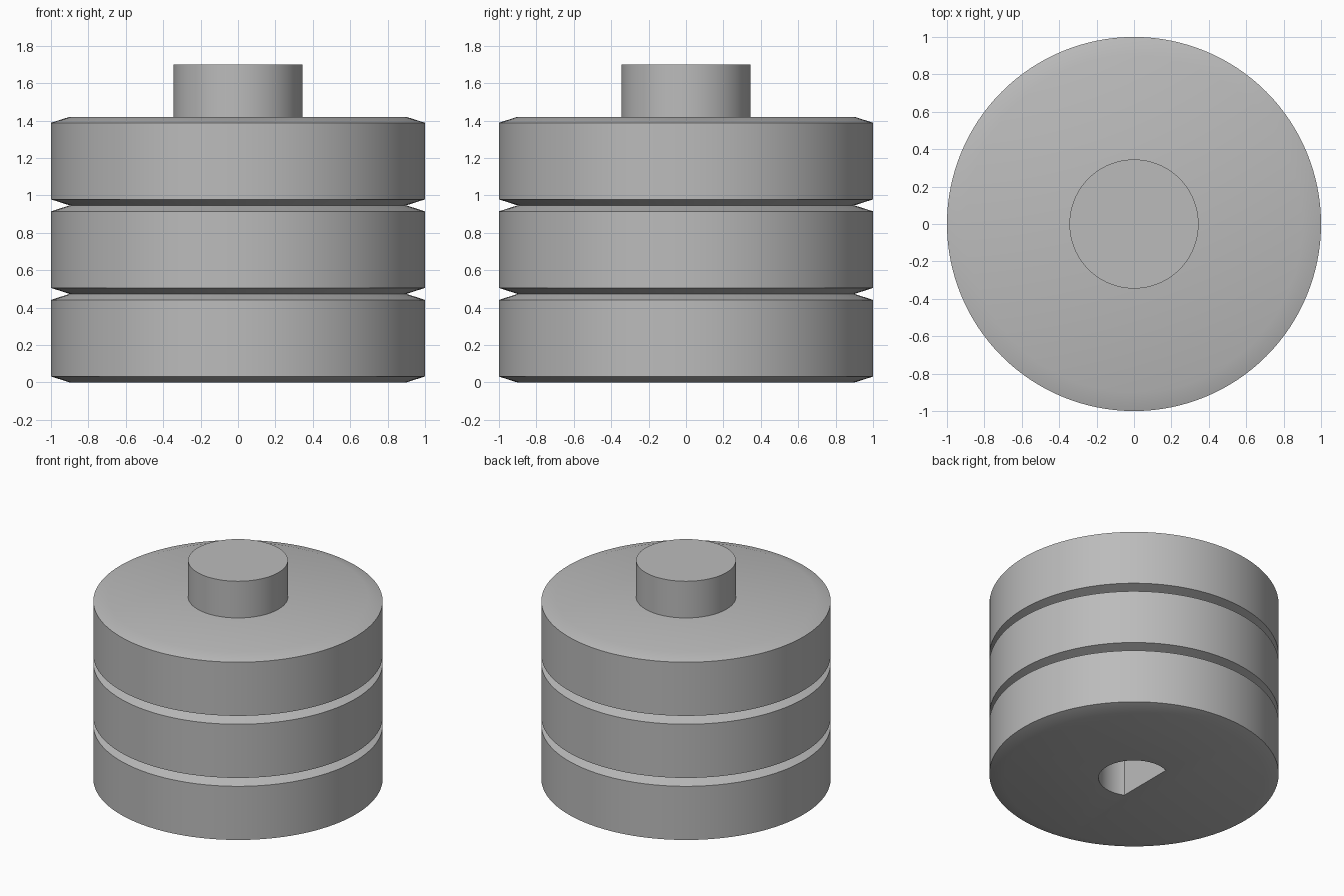
import bpy, bmesh, math

cube = bpy.data.objects.get("Cube")
if cube:
    bpy.data.objects.remove(cube, do_unlink=True)

SEGMENTS = 128
TIERS = 3
TIER_HEIGHT = 1.42 / TIERS
CHAMFER = 0.032

grey = bpy.data.materials.new("plain_grey")
grey.use_nodes = True
colour = (0.5, 0.5, 0.5, 1)
grey.diffuse_color = colour
grey.node_tree.nodes["Principled BSDF"].inputs["Base Color"].default_value = colour


def add_object(name, bm):
    bmesh.ops.recalc_face_normals(bm, faces=bm.faces)
    mesh = bpy.data.meshes.new(name)
    bm.to_mesh(mesh)
    bm.free()
    mesh.materials.append(grey)
    obj = bpy.data.objects.new(name, mesh)
    bpy.context.collection.objects.link(obj)
    return obj


def lathe(name, profile):
    """Turn (radius, height) points around z and cap both ends."""
    bm = bmesh.new()
    rings = []
    for r, z in profile:
        angles = [math.tau * i / SEGMENTS for i in range(SEGMENTS)]
        rings.append([bm.verts.new((r * math.cos(a), r * math.sin(a), z)) for a in angles])
    for low, high in zip(rings, rings[1:]):
        for i in range(SEGMENTS):
            j = (i + 1) % SEGMENTS
            bm.faces.new((low[i], low[j], high[j], high[i]))
    bm.faces.new(rings[0])
    bm.faces.new(rings[-1])
    return add_object(name, bm)


def select_only(obj):
    bpy.ops.object.select_all(action="DESELECT")
    obj.select_set(True)
    bpy.context.view_layer.objects.active = obj


# Stacked drum with chamfered tiers that form V grooves
profile = [(0.9, 0)]
for tier in range(TIERS):
    base, top = tier * TIER_HEIGHT, (tier + 1) * TIER_HEIGHT
    profile += [(1, base + CHAMFER), (1, top - CHAMFER), (0.9, top)]
body = lathe("grooved_body", profile)

# Round boss on top
boss = lathe("top_boss", [(0.345, 1.41), (0.345, 1.7)])

# D-shaped shaft socket in the underside, flat towards -x
radius, flat, depth = 0.245, 0.1, 0.95
half = math.pi - math.acos(flat / radius)
bm = bmesh.new()
outline = []
for i in range(65):
    a = -half + 2 * half * i / 64
    outline.append(bm.verts.new((radius * math.cos(a), radius * math.sin(a), -0.1)))
face = bm.faces.new(outline)
walls = bmesh.ops.extrude_face_region(bm, geom=[face])
moved = [v for v in walls["geom"] if isinstance(v, bmesh.types.BMVert)]
bmesh.ops.translate(bm, verts=moved, vec=(0, 0, depth + 0.1))
cutter = add_object("shaft_socket_cutter", bm)
cutter.hide_render = True

cut = body.modifiers.new("shaft_socket", "BOOLEAN")
cut.operation = "DIFFERENCE"
cut.solver = "EXACT"
cut.object = cutter
select_only(body)
bpy.ops.object.modifier_apply(modifier=cut.name)
bpy.data.objects.remove(cutter, do_unlink=True)

for part in (body, boss):
    select_only(part)
    bpy.ops.object.shade_smooth_by_angle(angle=math.radians(30))
